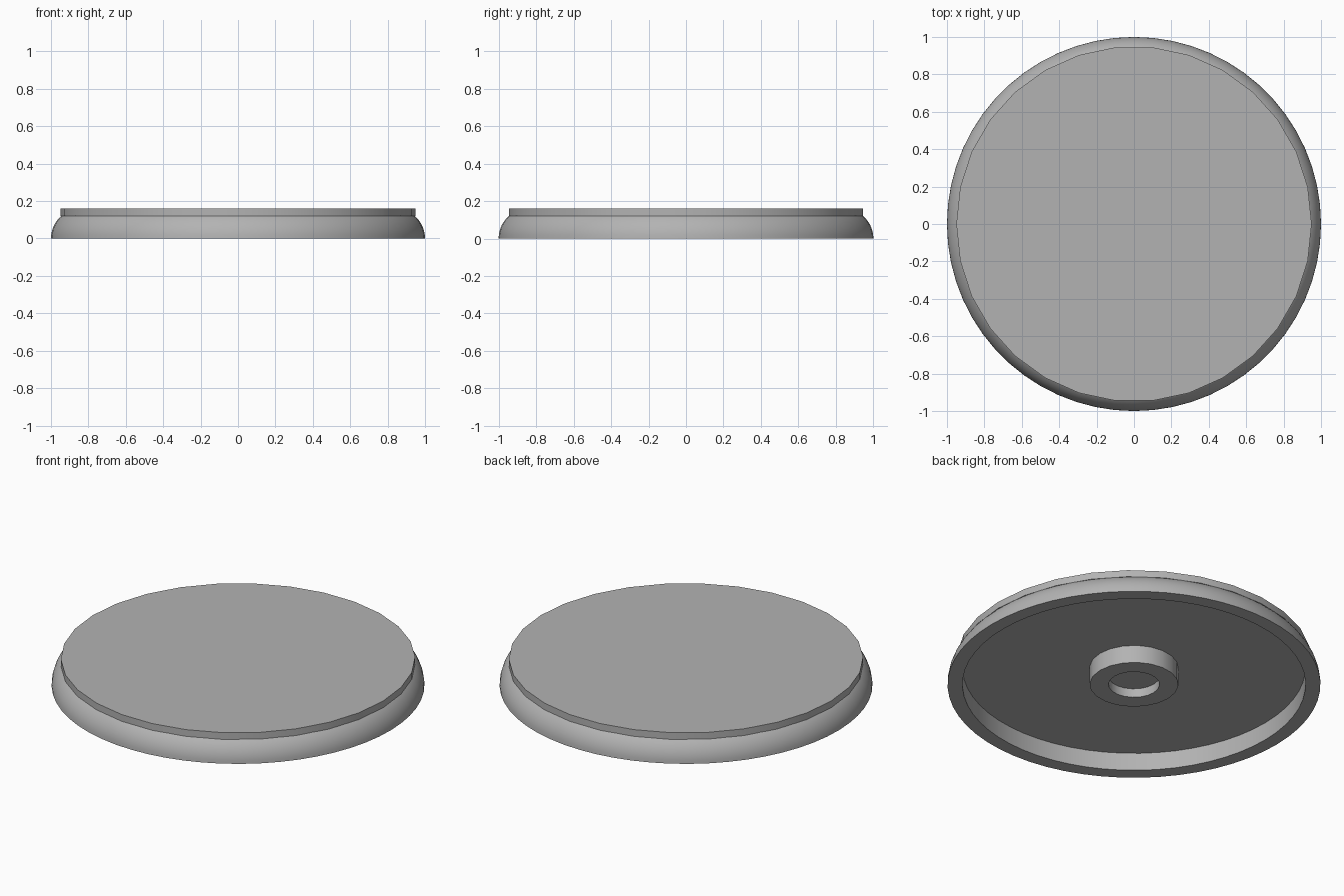
import bpy
import math

if "Cube" in bpy.data.objects:
    bpy.data.objects.remove(bpy.data.objects["Cube"], do_unlink=True)

grey = bpy.data.materials.new("light grey")
grey.use_nodes = True
colour = (0.45, 0.45, 0.45, 1)
grey.diffuse_color = colour
grey.node_tree.nodes["Principled BSDF"].inputs["Base Color"].default_value = colour

TOP, CEILING = 0.16, 0.105


def lathe(name, profile, sides):
    """Spin a closed (radius, height) outline about z; end points on the axis become caps."""
    verts, faces, rings = [], [], []
    for r, z in profile:
        rings.append(len(verts))
        for i in range(sides):
            a = math.tau * i / sides
            verts.append((r * math.cos(a), r * math.sin(a), z))
    for lo, hi in zip(rings, rings[1:]):
        for i in range(sides):
            j = (i + 1) % sides
            faces.append((lo + i, lo + j, hi + j, hi + i))
    # close both ends with flat caps
    faces.append(tuple(reversed(range(sides))))
    faces.append(tuple(range(rings[-1], rings[-1] + sides)))
    mesh = bpy.data.meshes.new(name)
    mesh.from_pydata(verts, [], faces)
    mesh.materials.append(grey)
    obj = bpy.data.objects.new(name, mesh)
    bpy.context.collection.objects.link(obj)
    bpy.context.view_layer.objects.active = obj
    bpy.ops.object.select_all(action="DESELECT")
    obj.select_set(True)
    bpy.ops.object.shade_smooth_by_angle(angle=math.radians(35))
    return obj


# Rounded rim: inner wall, flat foot, then a quarter-round outside
bulge = [(0.84 + TOP * math.cos(t), TOP * math.sin(t))
         for t in (math.radians(58) * k / 8 for k in range(9))]
lathe("rounded_rim", [(0.92, CEILING), (0.92, 0)] + bulge + [(0.9, 0.136)], 60)

# Flat disc on top
lathe("top_disc", [(0.95, 0.12), (0.95, TOP)], 30)

# Hollow peg under the centre
lathe("centre_peg", [(0.137, 0.052), (0.137, 0), (0.238, 0), (0.238, CEILING + 0.01)], 20)
